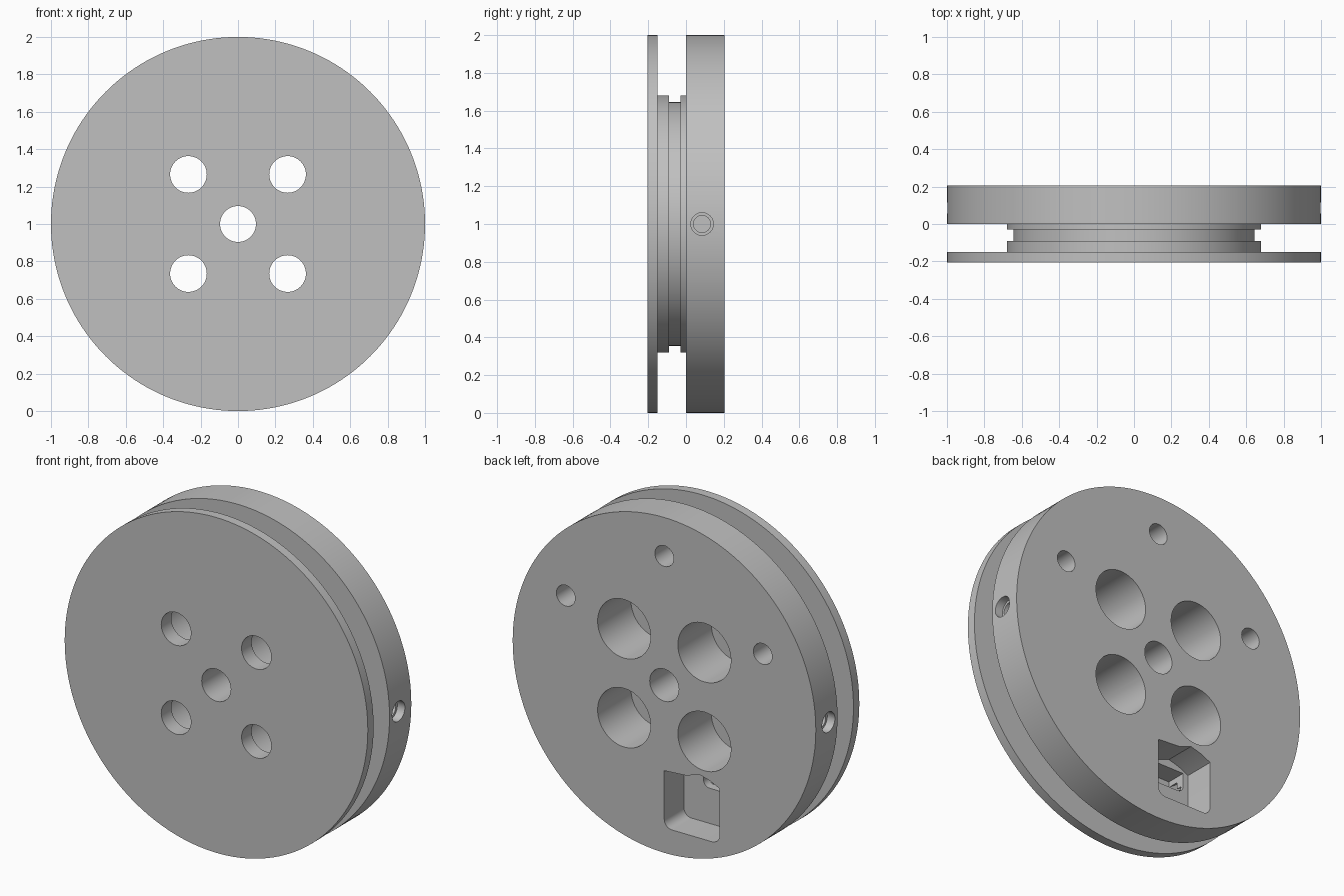
import bpy, math
from mathutils import Matrix, Vector

cube = bpy.data.objects.get("Cube")
if cube:
    bpy.data.objects.remove(cube, do_unlink=True)

grey = bpy.data.materials.new("plain_grey")
grey.use_nodes = True
colour = (0.53, 0.53, 0.53, 1)
grey.diffuse_color = colour
grey.node_tree.nodes["Principled BSDF"].inputs["Base Color"].default_value = colour


def add_mesh(name, verts, faces):
    mesh = bpy.data.meshes.new(name)
    mesh.from_pydata(verts, [], faces)
    mesh.materials.append(grey)
    obj = bpy.data.objects.new(name, mesh)
    bpy.context.collection.objects.link(obj)
    return obj


def lathe(name, profile, segments, place=Matrix()):
    """Spin (radius, height) points about z, cap both ends."""
    verts = [place @ Vector((r * math.cos(a), r * math.sin(a), h))
             for r, h in profile
             for a in (math.tau * i / segments for i in range(segments))]
    faces = []
    for k in range(len(profile) - 1):
        for i in range(segments):
            j = (i + 1) % segments
            a, b = k * segments, (k + 1) * segments
            faces.append((a + i, a + j, b + j, b + i))
    faces.append(tuple(reversed(range(segments))))
    top = (len(profile) - 1) * segments
    faces.append(tuple(range(top, top + segments)))
    return add_mesh(name, verts, faces)


def prism(name, outline, y0, y1):
    """Extrude a counter-clockwise (x, z) outline along y."""
    n = len(outline)
    verts = [(x, y, z) for y in (y0, y1) for x, z in outline]
    faces = [tuple(range(n)), tuple(reversed(range(n, 2 * n)))]
    faces += [(i, i + n, (i + 1) % n + n, (i + 1) % n) for i in range(n)]
    return add_mesh(name, verts, faces)


def arc(cx, cz, r, start, end, steps=8):
    return [(cx + r * math.cos(math.radians(start + (end - start) * i / steps)),
             cz + r * math.sin(math.radians(start + (end - start) * i / steps)))
            for i in range(steps + 1)]


def along_y(x, z):
    return Matrix.Translation((x, 0, z)) @ Matrix.Rotation(-math.pi / 2, 4, 'X')


def cut(cutter):
    mod = wheel.modifiers.new("cut", 'BOOLEAN')
    mod.operation = 'DIFFERENCE'
    mod.solver = 'EXACT'
    mod.object = cutter
    bpy.ops.object.select_all(action='DESELECT')
    wheel.select_set(True)
    bpy.context.view_layer.objects.active = wheel
    bpy.ops.object.modifier_apply(modifier=mod.name)
    bpy.data.objects.remove(cutter, do_unlink=True)


def bore(radius, y0, y1, x, z, segments=48):
    cut(lathe("bore", [(radius, y0), (radius, y1)], segments, along_y(x, z)))


# Spool body: thin front flange, grooved hub, thick back disc
BACK = 0.205
wheel = lathe("grooved_wheel", [
    (1, -BACK), (1, -0.15), (0.68, -0.15), (0.68, -0.09), (0.645, -0.09),
    (0.645, -0.03), (0.68, -0.03), (0.68, 0), (1, 0), (1, BACK)],
    160, along_y(0, 1))

# Centre bore and four counterbored bolt holes
bore(0.096, -0.3, 0.3, 0, 1)
for sx in (-1, 1):
    for sz in (-1, 1):
        x, z = 0.265 * sx, 1 + 0.265 * sz
        bore(0.098, -0.3, 0, x, z)
        bore(0.175, -0.11, 0.3, x, z)

# Blind holes in the back disc
for x, z in ((0, 1.77), (0.65, 1.36), (-0.65, 1.36)):
    bore(0.062, 0.04, 0.3, x, z, 32)

# Radial holes in the rim, stepped near the surface
for side in (-1, 1):
    place = Matrix.Translation((0, 0.085, 1)) @ Matrix.Rotation(side * math.pi / 2, 4, 'Y')
    cut(lathe("rim_hole", [(0.045, 0.7), (0.045, 0.95), (0.06, 0.95), (0.06, 1.1)], 32, place))

# Back pocket with rounded lower corners, and a deeper recess in its floor
pocket = (arc(-0.315, 0.2, 0.05, 180, 270) + arc(-0.05, 0.2, 0.05, 270, 360)
          + [(0, 0.49), (-0.15, 0.5), (-0.23, 0.53), (-0.3, 0.51), (-0.365, 0.48)])
cut(prism("pocket", pocket, 0.02, 0.3))
recess = (arc(-0.29, 0.4, 0.04, 180, 270) + arc(-0.17, 0.4, 0.04, 270, 360)
          + [(-0.13, 0.48), (-0.33, 0.48)])
cut(prism("recess", recess, -0.1, 0.1))

# Smooth curved walls, sharp edges
bpy.ops.object.select_all(action='DESELECT')
wheel.select_set(True)
bpy.context.view_layer.objects.active = wheel
bpy.ops.object.shade_smooth_by_angle(angle=math.radians(30))
